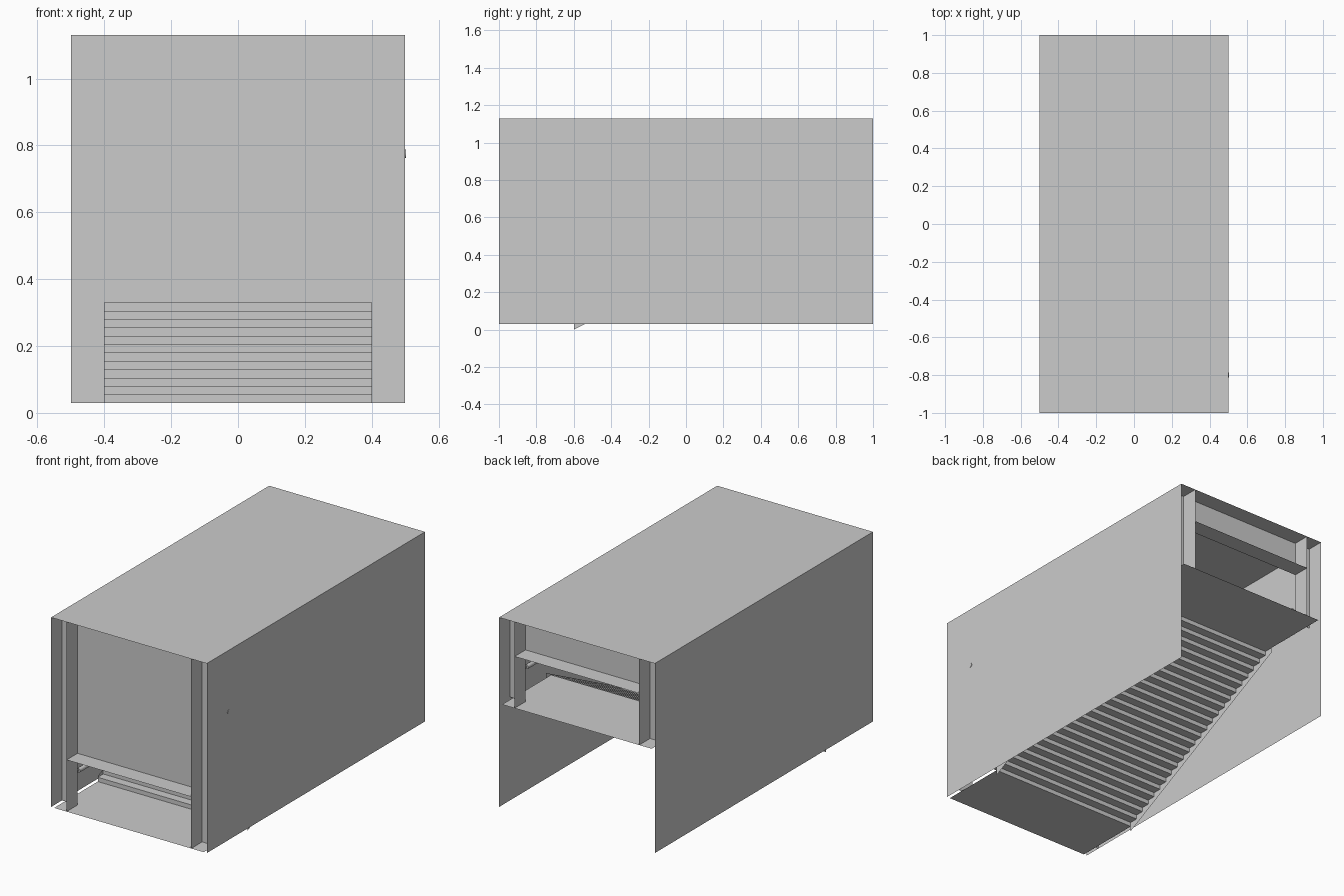
import bpy, bmesh, math
from mathutils import Vector

if "Cube" in bpy.data.objects:
    bpy.data.objects.remove(bpy.data.objects["Cube"])


def sheets(name, faces):
    """Build thin flat sheets from corner lists."""
    bm = bmesh.new()
    for f in faces:
        bm.faces.new([bm.verts.new(p) for p in f])
    bmesh.ops.remove_doubles(bm, verts=bm.verts, dist=1e-5)
    me = bpy.data.meshes.new(name)
    bm.to_mesh(me)
    bm.free()
    ob = bpy.data.objects.new(name, me)
    bpy.context.collection.objects.link(ob)
    return ob


def level(x, y0, y1, z):
    return [(-x, y0, z), (x, y0, z), (x, y1, z), (-x, y1, z)]


def across(x0, x1, y, z0, z1):
    return [(x0, y, z0), (x1, y, z0), (x1, y, z1), (x0, y, z1)]


def along(x, y0, y1, z0, z1):
    return [(x, y0, z0), (x, y1, z0), (x, y1, z1), (x, y0, z1)]


def tube(name, points, radius):
    cu = bpy.data.curves.new(name, 'CURVE')
    cu.dimensions = '3D'
    cu.bevel_depth = radius
    cu.bevel_resolution = 2
    cu.use_fill_caps = True
    sp = cu.splines.new('POLY')
    sp.points.add(len(points) - 1)
    for p, co in zip(sp.points, points):
        p.co = (*co, 1)
    ob = bpy.data.objects.new(name, cu)
    bpy.context.collection.objects.link(ob)
    return ob


LOW, HIGH, TOP = 0.03, 0.63, 1.13
W, INNER, DOOR = 0.5, 0.48, 0.4

# Outer shell
sheets("roof", [level(W, -1, 1, TOP)])
for side, s in (("left", -1), ("right", 1)):
    sheets(side + "_wall", [along(s * W, -1, 1, LOW, TOP)])

# Landings and stair flight as one folded ribbon
steps = 24
rise, run = (HIGH - LOW) / steps, 1.2 / steps
flight = [level(INNER, -1, -0.6, LOW)]
for i in range(steps):
    y, z = -0.6 + i * run, LOW + i * rise
    flight.append(across(-INNER, INNER, y, z, z + rise))
    flight.append(level(INNER, y, y + run, z + rise))
flight.append(level(INNER, 0.6, 1, HIGH))
sheets("stairs_and_landings", flight)

# Recessed doorways: panel with opening, jambs and lintel shelf
for name, s, z in (("front", -1, LOW), ("back", 1, HIGH)):
    y0, y1, head = s * 0.9, s * 1.0, z + 0.3
    sheets(name + "_doorway", [
        across(-W, -DOOR, y0, z, TOP),
        across(DOOR, W, y0, z, TOP),
        across(-DOOR, DOOR, y0, head, TOP),
        along(-DOOR, y0, y1, z, TOP),
        along(DOOR, y0, y1, z, TOP),
        level(DOOR, y0, y1, head)])

# Sloped stringers and handrails on both sides
for side, s in (("left", -1), ("right", 1)):
    x = s * INNER
    sheets(side + "_stringer", [[(x, -0.6, 0.0), (x, 0.6, 0.6),
                                 (x, 0.6, 0.66), (x, -0.6, 0.06)]])
    x = s * 0.465
    tube(side + "_handrail", [(x, -0.8, 0.175), (x, -0.6, 0.175),
                              (x, 0.6, 0.775), (x, 0.8, 0.775)], 0.013)
    for y, z in ((-0.8, 0.175), (-0.6, 0.175), (0.0, 0.475),
                 (0.6, 0.775), (0.8, 0.775)):
        tube(side + "_rail_bracket", [(x, y, z), (s * 0.499, y, z)], 0.007)

# Small stud poking through the right wall
tube("wall_stud", [(0.465, -0.8, 0.775), (0.503, -0.8, 0.775)], 0.013)
